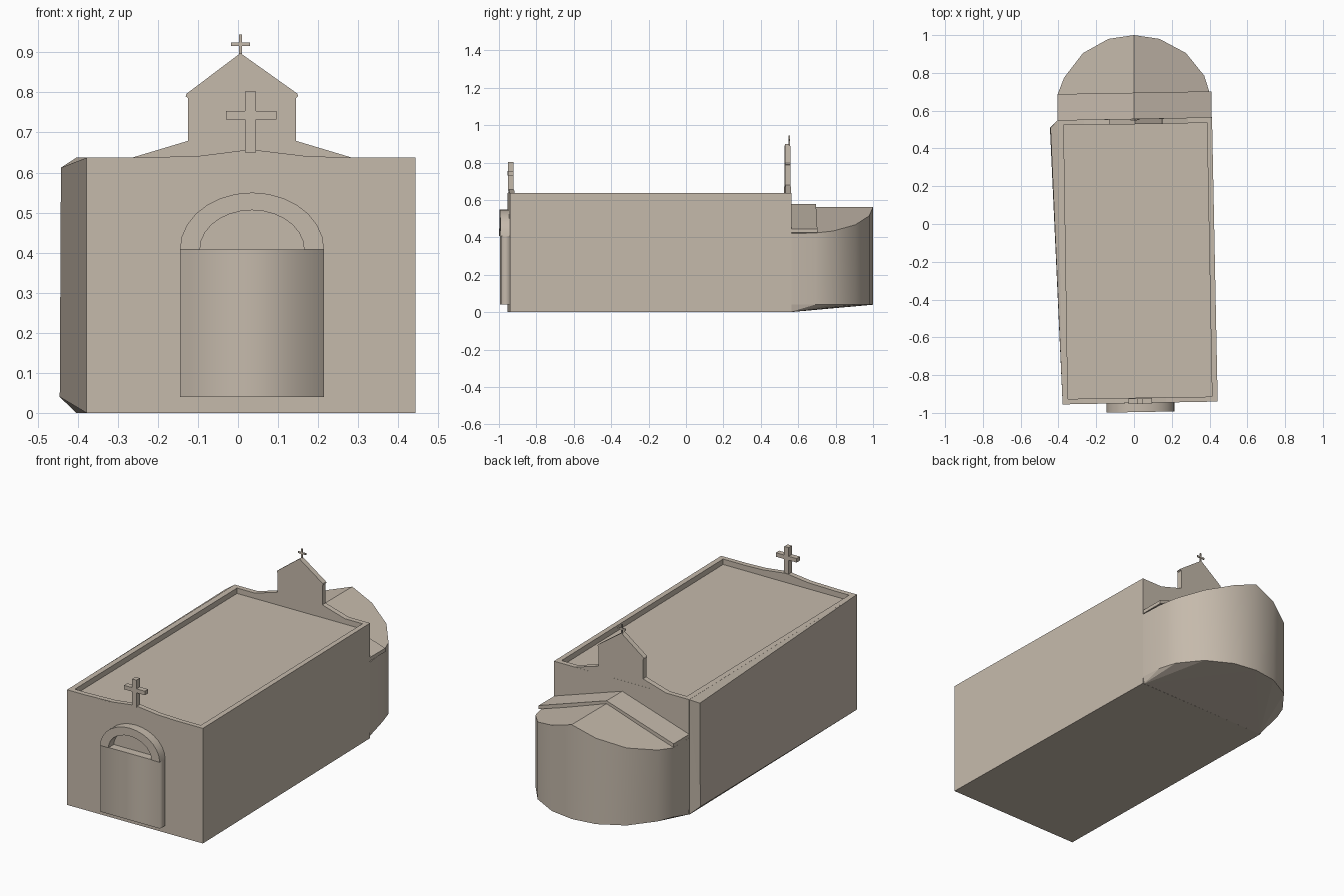
import bpy, bmesh, math

if "Cube" in bpy.data.objects:
    bpy.data.objects.remove(bpy.data.objects["Cube"])

SKEW = 0.018  # the end walls are very slightly out of square
stone = bpy.data.materials.new("warm_stone")
stone.diffuse_color = (0.56, 0.49, 0.41, 1)
stone.use_nodes = True
stone.node_tree.nodes["Principled BSDF"].inputs["Base Color"].default_value = stone.diffuse_color


def finish(name, bm, smooth=None):
    bmesh.ops.recalc_face_normals(bm, faces=bm.faces)
    me = bpy.data.meshes.new(name)
    bm.to_mesh(me)
    bm.free()
    me.materials.append(stone)
    ob = bpy.data.objects.new(name, me)
    bpy.context.collection.objects.link(ob)
    if smooth:
        bpy.ops.object.select_all(action='DESELECT')
        ob.select_set(True)
        bpy.context.view_layer.objects.active = ob
        bpy.ops.object.shade_smooth_by_angle(angle=math.radians(smooth))
    return ob


def loft(name, rings, smooth=None):
    """Closed solid through rings of equal point count, capped at both ends."""
    bm = bmesh.new()
    vs = [[bm.verts.new(p) for p in r] for r in rings]
    n = len(rings[0])
    for a, b in zip(vs, vs[1:]):
        for i in range(n):
            j = (i + 1) % n
            bm.faces.new((a[i], a[j], b[j], b[i]))
    bm.faces.new(vs[0])
    bm.faces.new(vs[-1])
    return finish(name, bm, smooth)


def prism(name, profile, y0, y1, smooth=None):
    """Extrude an x-z profile along y, following the wall skew."""
    return loft(name, [[(x, y + SKEW * x, z) for x, z in profile] for y in (y0, y1)], smooth)


def hull(name, pts):
    bm = bmesh.new()
    for p in pts:
        bm.verts.new(p)
    res = bmesh.ops.convex_hull(bm, input=bm.verts)
    junk = [v for v in res["geom_interior"] if isinstance(v, bmesh.types.BMVert)]
    bmesh.ops.delete(bm, geom=junk, context='VERTS')
    bmesh.ops.dissolve_limit(bm, angle_limit=0.01, verts=bm.verts, edges=bm.edges)
    return finish(name, bm)


def cross(name, cx, z0, z1, w, az0, az1, ax0, ax1, y0, y1):
    l, r = cx - w / 2, cx + w / 2
    prism(name, [(l, z0), (r, z0), (r, az0), (ax1, az0), (ax1, az1), (r, az1),
                 (r, z1), (l, z1), (l, az1), (ax0, az1), (ax0, az0), (l, az0)], y0, y1)


# Nave: walls, parapet rim and sunken flat roof
outer = [(-0.378, -0.955), (0.443, -0.94), (0.413, 0.565), (-0.405, 0.55)]
inner = [(-0.35, -0.926), (0.413, -0.914), (0.386, 0.537), (-0.372, 0.523)]
loft("nave", [[(x, y, z) for x, y in ring] for ring, z in
              ((outer, 0), (outer, 0.637), (inner, 0.637), (inner, 0.607))])

# Thickened left wall with chamfered edges
hull("left_wall", [(-0.378, -0.95, 0), (-0.378, -0.95, 0.637),
                   (-0.404, 0.55, 0), (-0.404, 0.55, 0.637),
                   (-0.379, -0.87, 0.04), (-0.379, -0.87, 0.612),
                   (-0.445, 0.51, 0.04), (-0.442, 0.51, 0.612),
                   (-0.37, -0.9, 0.3), (-0.39, 0.5, 0.3)])

# Front parapet swell and its cross
prism("front_parapet", [(-0.27, 0.63), (0.29, 0.63), (0.29, 0.637), (0.17, 0.641),
                        (0.045, 0.656), (0.018, 0.656), (-0.1, 0.641), (-0.27, 0.637)],
      -0.948, -0.92)
cross("front_cross", 0.0315, 0.65, 0.802, 0.027, 0.732, 0.754, -0.03, 0.096, -0.953, -0.924)

# Bell gable on the back wall with its small cross
prism("back_gable", [(-0.265, 0.632), (0.285, 0.632), (0.285, 0.637), (0.145, 0.679),
                     (0.145, 0.786), (0.15, 0.79), (0.148, 0.797), (0.006, 0.898),
                     (-0.128, 0.797), (-0.131, 0.79), (-0.125, 0.786), (-0.125, 0.679),
                     (-0.265, 0.637)], 0.528, 0.557)
cross("back_cross", 0.006, 0.89, 0.945, 0.008, 0.916, 0.925, -0.018, 0.03, 0.549, 0.555)

# Doorway panel: soft shading around its upright corners
door = prism("door_panel", [(-0.145, 0.04), (0.215, 0.04), (0.215, 0.408), (-0.145, 0.408)],
             -0.993, -0.94)
for p in door.data.polygons:
    p.use_smooth = abs(p.normal.z) < 0.5
for e in door.data.edges:
    a, b = (door.data.vertices[i].co for i in e.vertices)
    e.use_edge_sharp = abs(a.z - b.z) < 0.1

# Arch over the doorway
N = 14
arc = [(math.cos(math.pi * i / N), math.sin(math.pi * i / N)) for i in range(N + 1)]
prism("door_arch", [(0.035 + 0.18 * c, 0.408 + 0.142 * s) for c, s in arc] +
      [(0.035 + 0.13 * c, 0.408 + 0.098 * s) for c, s in reversed(arc)],
      -0.996, -0.94, 40)

# Rounded apse: wall with a gabled top that follows the curve
plan = [(0.413, 0.55), (0.402, 0.69), (0.372, 0.785), (0.275, 0.905), (0.135, 0.98), (0, 1.0),
        (-0.135, 0.98), (-0.27, 0.905), (-0.37, 0.775), (-0.403, 0.69), (-0.403, 0.55), (0, 0.55)]
bm = bmesh.new()
low = [bm.verts.new((x, y, 0.04)) for x, y in plan]
top = [bm.verts.new((x, y, 0.562 - 0.345 * abs(x))) for x, y in plan]
for i in range(12):
    j = (i + 1) % 12
    bm.faces.new((low[i], low[j], top[j], top[i]))
bm.faces.new(low)
bm.faces.new(top[:6] + [top[11]])
bm.faces.new(top[5:])
finish("apse", bm, 35)

# Sloping underside of the apse
hull("apse_base", [(x, y, 0.04) for x, y in plan] + [(0.405, 0.555, 0), (-0.4, 0.55, 0)])

# Raised gabled roof strip between nave and apse
prism("apse_roof_strip", [(-0.405, 0.425), (0, 0.555), (0.41, 0.425),
                          (0.41, 0.445), (0, 0.578), (-0.405, 0.445)], 0.545, 0.695)
